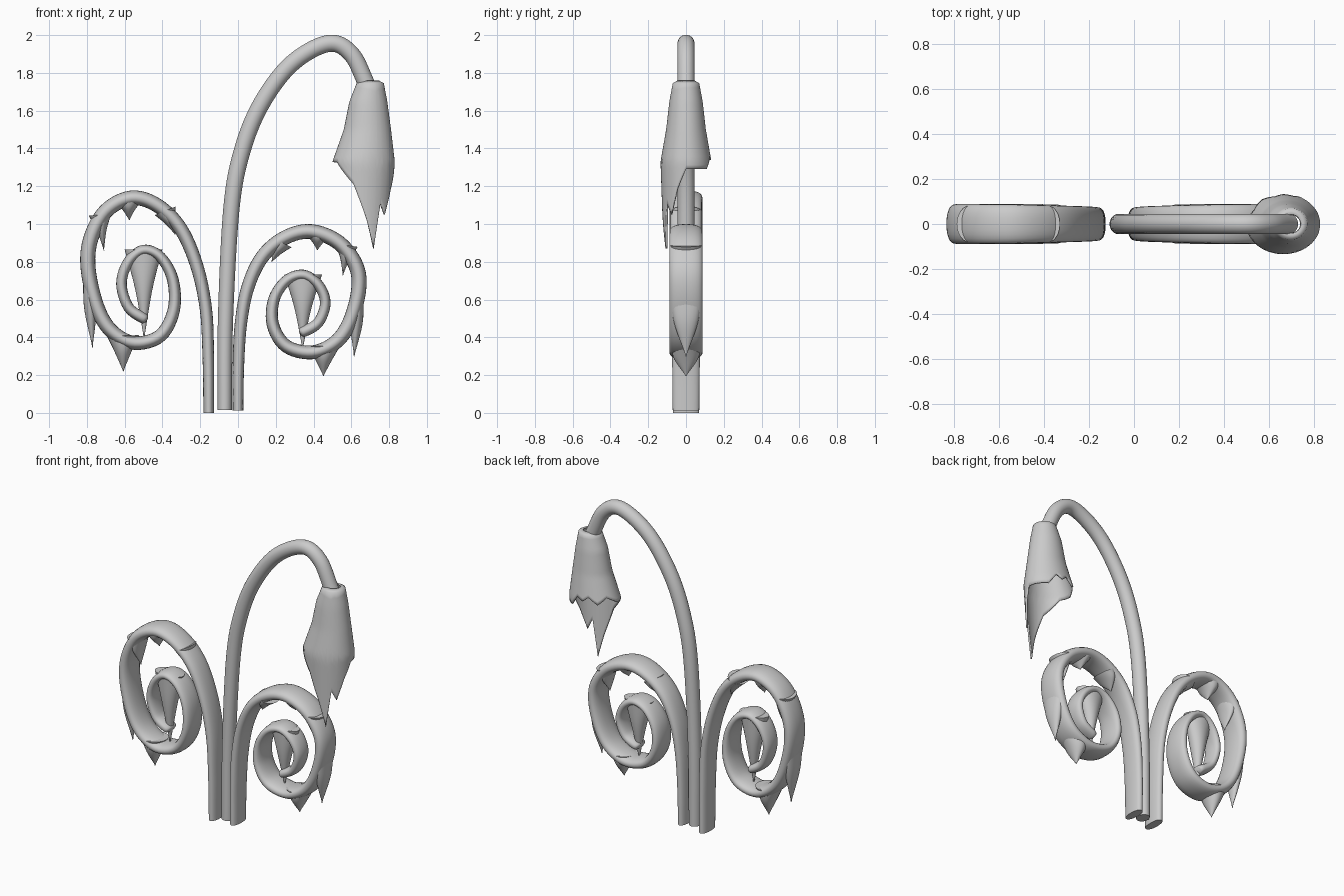
import bpy, bmesh, math
from mathutils import Vector

if "Cube" in bpy.data.objects:
    bpy.data.objects.remove(bpy.data.objects["Cube"])


def finish(name, bm, angle=50):
    bmesh.ops.recalc_face_normals(bm, faces=bm.faces)
    me = bpy.data.meshes.new(name)
    bm.to_mesh(me)
    bm.free()
    me.shade_smooth()
    me.set_sharp_from_angle(angle=math.radians(angle))
    ob = bpy.data.objects.new(name, me)
    bpy.context.collection.objects.link(ob)
    return ob


def spline(keys, steps):
    """Catmull-Rom through tuples (x, z, half thickness, half depth)."""
    k = [Vector(p) for p in keys]
    k = [2 * k[0] - k[1]] + k + [2 * k[-1] - k[-2]]
    out = []
    for i in range(1, len(k) - 2):
        a, b, c, d = k[i - 1:i + 3]
        for s in range(steps):
            t = s / steps
            out.append(0.5 * (2 * b + (c - a) * t + (2 * a - 5 * b + 4 * c - d) * t ** 2
                              + (3 * b - a - 3 * c + d) * t ** 3))
    return out + [k[-2]]


def sweep(name, keys, steps=6, sides=24, power=2.0):
    """Sweep a rounded section along a path in the xz plane."""
    pts = spline(keys, steps)
    bm = bmesh.new()
    rings = []
    for i, p in enumerate(pts):
        q, r = pts[max(i - 1, 0)], pts[min(i + 1, len(pts) - 1)]
        tx, tz = r[0] - q[0], r[1] - q[1]
        n = math.hypot(tx, tz) or 1
        ring = []
        for j in range(sides):
            c, s = math.cos(math.tau * j / sides), math.sin(math.tau * j / sides)
            u = math.copysign(abs(c) ** (2 / power), c) * max(p[2], 0.002)
            v = math.copysign(abs(s) ** (2 / power), s) * max(p[3], 0.002)
            ring.append(bm.verts.new((p[0] - tz / n * u, v, p[1] + tx / n * u)))
        rings.append(ring)
    for a, b in zip(rings, rings[1:]):
        for j in range(sides):
            k = (j + 1) % sides
            bm.faces.new((a[j], a[k], b[k], b[j]))
    bm.faces.new(rings[0])
    bm.faces.new(rings[-1])
    return finish(name, bm)


# flower stem
stem = [(-.07, .015), (-.066, .5), (-.035, 1.08), (.02, 1.38), (.12, 1.63), (.28, 1.845),
        (.475, 1.955), (.6, 1.9), (.69, 1.72)]
sweep("flower_stem", [(x, z, .038 + .007 * min(z / 1.5, 1), .045) for x, z in stem], steps=8)

# left frond: stem rising into a curl
curl = [(-.155, 0), (-.157, .28), (-.17, .55), (-.22, .785), (-.307, .98), (-.43, 1.10),
        (-.565, 1.138), (-.70, 1.068), (-.78, .92), (-.793, .76), (-.745, .557),
        (-.667, .43), (-.545, .37), (-.41, .41), (-.34, .545), (-.345, .705),
        (-.41, .825), (-.50, .862), (-.58, .80), (-.617, .685), (-.58, .56), (-.50, .50)]

# leaflets: root x, z, tip x, z, root half width, middle half width
leaflets = [(-.73, 1.05, -.71, .86, .06, .025), (-.58, 1.125, -.575, 1.02, .08, .035),
            (-.385, 1.07, -.333, .945, .06, .028), (-.79, .72, -.77, .345, .03, .033),
            (-.61, .41, -.607, .22, .085, .045), (-.50, .865, -.497, .39, .10, .045)]


def left(x, z):
    return x, z


def right(x, z):
    """The right frond is a slightly lower mirror of the left one."""
    return -(x + .155), .833 * z + .012


for side, place in (("left", left), ("right", right)):
    keys = []
    for i, p in enumerate(curl):
        x, z = place(*p)
        if side == "right" and 3 <= i <= 7:
            x -= .025 * math.sin(math.pi * (i - 2) / 6)
        t = i / (len(curl) - 1)
        a = .028 + .012 * math.sin(math.pi * min(t * 1.3, 1))
        b = .07 + .018 * min(t / .3, 1) - .035 * max(0, (t - .65) / .35)
        keys.append((x, z, a, b))
    p, q = keys[-1], keys[-2]
    keys.append((p[0] + (p[0] - q[0]) * .2, p[1] + (p[1] - q[1]) * .2, .012, .025))
    sweep(side + "_frond", keys, power=2.3)

    for i, (rx, rz, tx, tz, a, mid) in enumerate(leaflets):
        depth = .06 if i == 5 else .082
        x0, z0 = place(rx, rz)
        x1, z1 = place(tx, tz)
        sweep(f"{side}_leaflet_{i + 1}", [
            (x0, z0, a, depth),
            (x0 + (x1 - x0) * .45, z0 + (z1 - z0) * .45, mid, depth * .75),
            (x1, z1, 0, 0)], steps=8)

# bell flower: profile rows (z, centre x, radius x, radius y) and a ragged rim (angle, z)
profile = [(1.76, .70, .045, .045), (1.745, .70, .072, .07), (1.65, .69, .10, .088),
           (1.5, .685, .125, .105), (1.33, .665, .165, .135), (.85, .665, .13, .118)]
rim = [(0, 1.29), (55, 1.29), (75, 1.36), (90, 1.34), (105, 1.37), (125, 1.33), (150, 1.37),
       (180, 1.33), (210, 1.33), (250, 1.21), (267, 1.09), (277, 1.02), (294, .87),
       (307, 1.11), (321, 1.05), (340, 1.19), (360, 1.29)]


def lookup(table, key):
    for p, q in zip(table, table[1:]):
        if min(p[0], q[0]) <= key <= max(p[0], q[0]):
            t = (key - p[0]) / (q[0] - p[0])
            return [a + (b - a) * t for a, b in zip(p[1:], q[1:])]
    return list(table[-1][1:])


angles = sorted({float(a) for a, _ in rim[:-1]} | {i * 5.0 for i in range(72)})
bm = bmesh.new()
columns = []
for ang in angles:
    end = lookup(rim, ang)[0]
    c, s = math.cos(math.radians(ang)), math.sin(math.radians(ang))
    col = []
    for z in [1.76] + [1.745 + (end - 1.745) * i / 20 for i in range(21)]:
        cx, rx, ry = lookup(profile, z)
        col.append(bm.verts.new((cx + rx * c, ry * s, z)))
    columns.append(col)
for a, b in zip(columns, columns[1:] + columns[:1]):
    for i in range(len(a) - 1):
        bm.faces.new((a[i], a[i + 1], b[i + 1], b[i]))
bell = finish("bell_flower", bm, 60)
shell = bell.modifiers.new("shell", "SOLIDIFY")
shell.thickness = .01
shell.offset = -1
